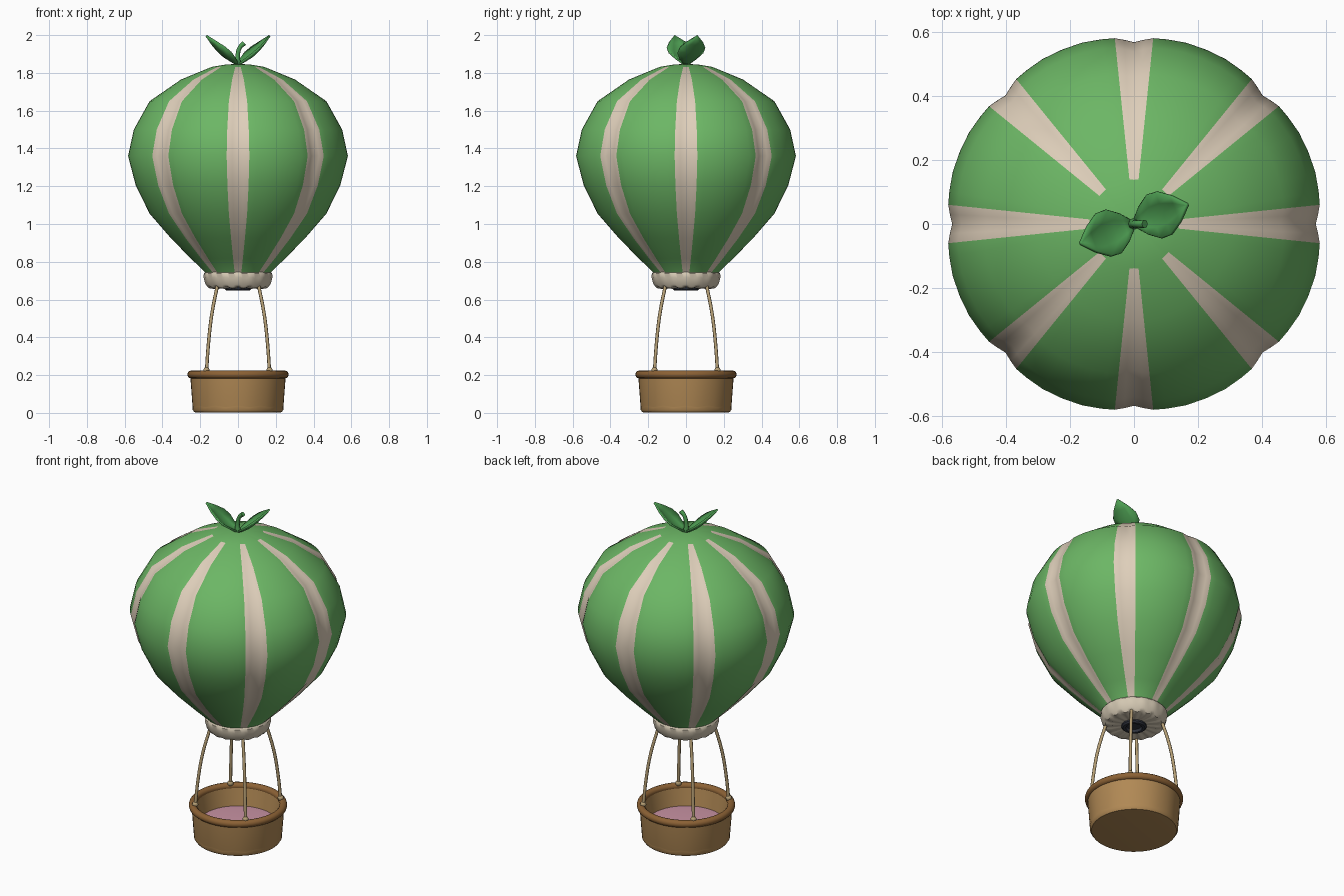
import bpy, bmesh, math
from mathutils import Vector

if "Cube" in bpy.data.objects:
    bpy.data.objects.remove(bpy.data.objects["Cube"])


def material(name, rgb):
    m = bpy.data.materials.new(name)
    m.diffuse_color = (*rgb, 1)
    m.use_nodes = True
    m.node_tree.nodes["Principled BSDF"].inputs["Base Color"].default_value = m.diffuse_color
    return m


GREEN = material("balloon green", (0.15, 0.47, 0.13))
CREAM = material("stripe cream", (0.73, 0.62, 0.49))
COLLAR = material("collar cream", (0.66, 0.58, 0.45))
LEAF = material("leaf green", (0.075, 0.34, 0.085))
WICKER = material("wicker brown", (0.44, 0.25, 0.09))
RIM = material("rim brown", (0.26, 0.12, 0.035))
ROPE = material("rope tan", (0.47, 0.35, 0.18))
PINK = material("floor pink", (0.60, 0.30, 0.38))
DARK = material("burner dark", (0.03, 0.035, 0.05))


def finish(name, bm, mats, angle=40):
    bmesh.ops.remove_doubles(bm, verts=bm.verts, dist=1e-5)
    bmesh.ops.recalc_face_normals(bm, faces=bm.faces)
    me = bpy.data.meshes.new(name)
    bm.to_mesh(me)
    bm.free()
    for m in mats:
        me.materials.append(m)
    ob = bpy.data.objects.new(name, me)
    bpy.context.collection.objects.link(ob)
    bpy.ops.object.select_all(action='DESELECT')
    ob.select_set(True)
    bpy.context.view_layer.objects.active = ob
    bpy.ops.object.shade_smooth_by_angle(angle=math.radians(angle))
    return ob


def lathe(name, profile, angles, mats, shape=None, paint=None, angle=40, closed=False):
    """Revolve (radius, z) points; shape bends each point, paint picks a material."""
    bm = bmesh.new()
    rings = []
    for r, z in profile:
        ring = []
        for a in angles:
            rr, zz = shape(r, z, a) if shape else (r, z)
            ring.append(bm.verts.new((rr * math.cos(a), rr * math.sin(a), zz)))
        rings.append(ring)
    n = len(angles)
    count = len(rings) if closed else len(rings) - 1
    for i in range(count):
        lo, hi = rings[i], rings[(i + 1) % len(rings)]
        for j in range(n):
            k = (j + 1) % n
            f = bm.faces.new((lo[j], lo[k], hi[k], hi[j]))
            if paint:
                f.material_index = paint(f.calc_center_median())
    return finish(name, bm, mats, angle)


def even(n):
    return [2 * math.pi * i / n for i in range(n)]


# Envelope: eight lobes with a cream stripe in each groove
HALF = 5.9
STEPS = (-HALF, -HALF / 2, 0, HALF / 2, HALF, 10, 16, 22.5, 29, 35)
gore_angles = [math.radians(45 * i + s) for i in range(8) for s in STEPS]


def off_groove(a):
    return abs((math.degrees(a) + 22.5) % 45 - 22.5)


def gore(r, z, a):
    d = off_groove(a)
    depth = 0.010 + 0.026 * max(0, 1 - d / HALF) if d < HALF else 0.010 * (1 - min(1, (d - HALF) / 10))
    return r * (1 - depth * min(1, r / 0.5)), z


def stripe(c):
    r = math.hypot(c.x, c.y)
    return 1 if off_groove(math.atan2(c.y, c.x)) < HALF and r > 0.14 else 0


lathe("envelope",
      [(0.0, 0.70), (0.15, 0.70), (0.165, 0.735), (0.25, 0.815), (0.36, 0.925), (0.475, 1.055),
       (0.55, 1.205), (0.591, 1.36), (0.56, 1.50), (0.475, 1.65), (0.305, 1.765),
       (0.14, 1.832), (0.06, 1.845), (0.0, 1.847)],
      gore_angles, [GREEN, CREAM], gore, stripe, 50)


# Collar under the envelope with a gathered lower edge
def gather(r, z, a):
    w = math.cos(16 * a) if 0.1 < r and z < 0.72 else 0
    return r * (1 + 0.015 * w), z + 0.004 * w


lathe("collar",
      [(0.14, 0.747), (0.172, 0.747), (0.181, 0.737), (0.180, 0.715), (0.170, 0.677),
       (0.158, 0.664), (0.13, 0.660), (0.06, 0.664)],
      even(96), [COLLAR], gather)

# Burner
lathe("burner", [(0, 0.70), (0.066, 0.70), (0.068, 0.655), (0.060, 0.647), (0.045, 0.647),
                 (0.040, 0.662), (0, 0.662)], even(32), [DARK])

# Basket shell, rim, padded floor
lathe("basket", [(0, 0.004), (0.215, 0.002), (0.232, 0.004), (0.241, 0.018), (0.240, 0.032),
                 (0.241, 0.036), (0.253, 0.20), (0.228, 0.20), (0.208, 0.08), (0, 0.08)],
      even(48), [WICKER],
      lambda r, z, a: (r, z + (0.004 * math.cos(12 * a) if 0.03 < z < 0.04 else 0)))
lathe("basket_rim", [(0.247 + 0.021 * math.cos(t), 0.203 + 0.021 * math.sin(t)) for t in even(12)],
      even(48), [RIM], closed=True)
lathe("basket_floor", [(0, 0.104), (0.16, 0.103), (0.212, 0.098), (0.208, 0.082), (0, 0.082)],
      even(40), [PINK])


# Tubes along smooth curves
def tube(name, points, radii, mat):
    cu = bpy.data.curves.new(name, 'CURVE')
    cu.dimensions = '3D'
    cu.bevel_depth = 1.0
    cu.bevel_resolution = 2
    cu.resolution_u = 5
    cu.use_fill_caps = True
    sp = cu.splines.new('BEZIER')
    sp.bezier_points.add(len(points) - 1)
    for p, co, r in zip(sp.bezier_points, points, radii):
        p.co, p.radius = co, r
        p.handle_left_type = p.handle_right_type = 'AUTO'
    cu.materials.append(mat)
    bpy.context.collection.objects.link(bpy.data.objects.new(name, cu))


# Four corner ropes with knots on the rim
for sx in (-1, 1):
    for sy in (-1, 1):
        path = [(0.167, 0.215), (0.157, 0.36), (0.139, 0.52), (0.108, 0.68)]
        tube("rope", [(sx * d, sy * d, z) for d, z in path], [0.009] * 4, ROPE)
        bm = bmesh.new()
        bmesh.ops.create_uvsphere(bm, u_segments=12, v_segments=8, radius=0.017)
        bmesh.ops.translate(bm, verts=bm.verts, vec=(sx * 0.167, sy * 0.167, 0.225))
        finish("rope_knot", bm, [ROPE])

# Stem on the crown
tube("stem", [(0, 0, 1.83), (-0.002, 0, 1.885), (0.010, 0, 1.935), (0.034, 0, 1.958)],
     [0.020, 0.012, 0.011, 0.013], LEAF)

# Two cupped leaves, opposite each other: (distance, height, half width, edge lift)
STATIONS = [(0.0, 1.845, 0.010, 0.0), (0.03, 1.858, 0.045, 0.018), (0.065, 1.878, 0.071, 0.030),
            (0.10, 1.908, 0.070, 0.028), (0.14, 1.950, 0.042, 0.016), (0.178, 1.997, 0.002, 0.0)]
for side in (1, -1):
    along = Vector((0.94, 0.34, 0)) * side
    across = Vector((-0.34, 0.94, 0)) * side
    bm = bmesh.new()
    rows = []
    for s, z, w, lift in STATIONS:
        rows.append([bm.verts.new(along * s + across * (w * u) + Vector((0, 0, z + lift * u * u)))
                     for u in (-1, -0.5, 0, 0.5, 1)])
    for a, b in zip(rows, rows[1:]):
        for j in range(4):
            bm.faces.new((a[j], a[j + 1], b[j + 1], b[j]))
    leaf = finish("leaf", bm, [LEAF], 60)
    mod = leaf.modifiers.new("thickness", 'SOLIDIFY')
    mod.thickness = 0.010
    mod.offset = 0
